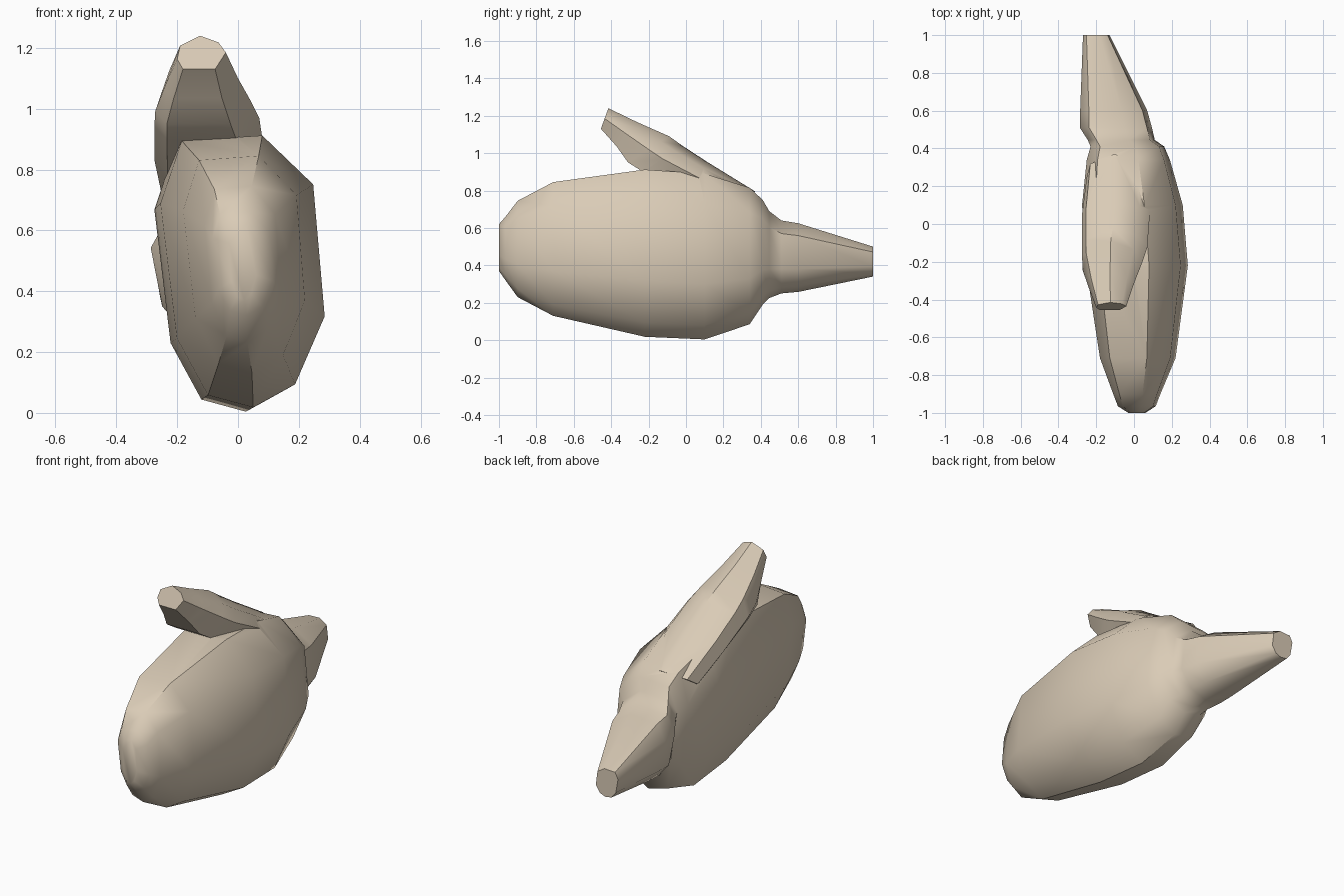
import bpy, bmesh, math

if "Cube" in bpy.data.objects:
    bpy.data.objects.remove(bpy.data.objects["Cube"])

tan = bpy.data.materials.new("warm tan")
tan.diffuse_color = (0.70, 0.60, 0.47, 1)
tan.use_nodes = True
tan.node_tree.nodes["Principled BSDF"].inputs["Base Color"].default_value = tan.diffuse_color


def loft(name, rings):
    """Skin a list of equal-length point rings and cap both ends."""
    bm = bmesh.new()
    vs = [[bm.verts.new(p) for p in r] for r in rings]
    n = len(vs[0])
    for a, b in zip(vs, vs[1:]):
        for i in range(n):
            j = (i + 1) % n
            bm.faces.new((a[i], a[j], b[j], b[i]))
    bm.faces.new(vs[0])
    bm.faces.new(vs[-1])
    bmesh.ops.recalc_face_normals(bm, faces=bm.faces)
    me = bpy.data.meshes.new(name)
    bm.to_mesh(me)
    bm.free()
    me.materials.append(tan)
    ob = bpy.data.objects.new(name, me)
    bpy.context.collection.objects.link(ob)
    return ob


# lopsided flattened body with tapering neck: y, left x, right x, bottom z, top z
body_section = [(.13, .98), (.62, 1), (.93, .82), (1, .335), (.82, .085),
                (.565, 0), (.29, .045), (.1, .255), (0, .75)]
body_rings = [(-1, -.03, .06, .37, .62), (-.965, -.085, .115, .32, .66),
              (-.9, -.11, .14, .23, .745), (-.71, -.18, .22, .13, .845),
              (-.22, -.255, .285, .018, .912), (.1, -.275, .258, .004, .89),
              (.34, -.25, .19, .085, .815), (.41, -.23, .16, .19, .75),
              (.445, -.245, .11, .225, .69), (.51, -.287, .095, .25, .64),
              (.6, -.285, .07, .258, .625), (1, -.27, -.13, .34, .5)]
body = loft("organ_body", [[(xl + u * (xr - xl), y, zb + v * (zt - zb)) for u, v in body_section]
                           for y, xl, xr, zb, zt in body_rings])

# upper tube leaning forward: inner (y, z), outer (y, z), left x, right x
tube_section = [(.12, 0), (.78, 0), (1, .5), (.85, .8), (.47, 1), (.06, .7), (0, .3)]
tube_rings = [(-.455, 1.13, -.415, 1.24, -.2, -.04), (-.37, 1.035, -.26, 1.165, -.24, 0),
              (-.31, .95, -.09, 1.09, -.272, .045), (-.23, .9, -.02, 1.04, -.275, .07),
              (.03, .78, .11, .955, -.275, .085), (.2, .68, .37, .795, -.25, .06)]
tube = loft("upper_tube", [[(xl + u * (xr - xl), ya + v * (yb - ya), za + v * (zb - za))
                            for u, v in tube_section]
                           for ya, za, yb, zb, xl, xr in tube_rings])

# weld the tube into the body
mod = body.modifiers.new("weld", 'BOOLEAN')
mod.operation = 'UNION'
mod.solver = 'EXACT'
mod.object = tube
bpy.context.view_layer.objects.active = body
body.select_set(True)
bpy.ops.object.modifier_apply(modifier=mod.name)
bpy.data.objects.remove(tube)
bpy.ops.object.shade_smooth_by_angle(angle=math.radians(41))
